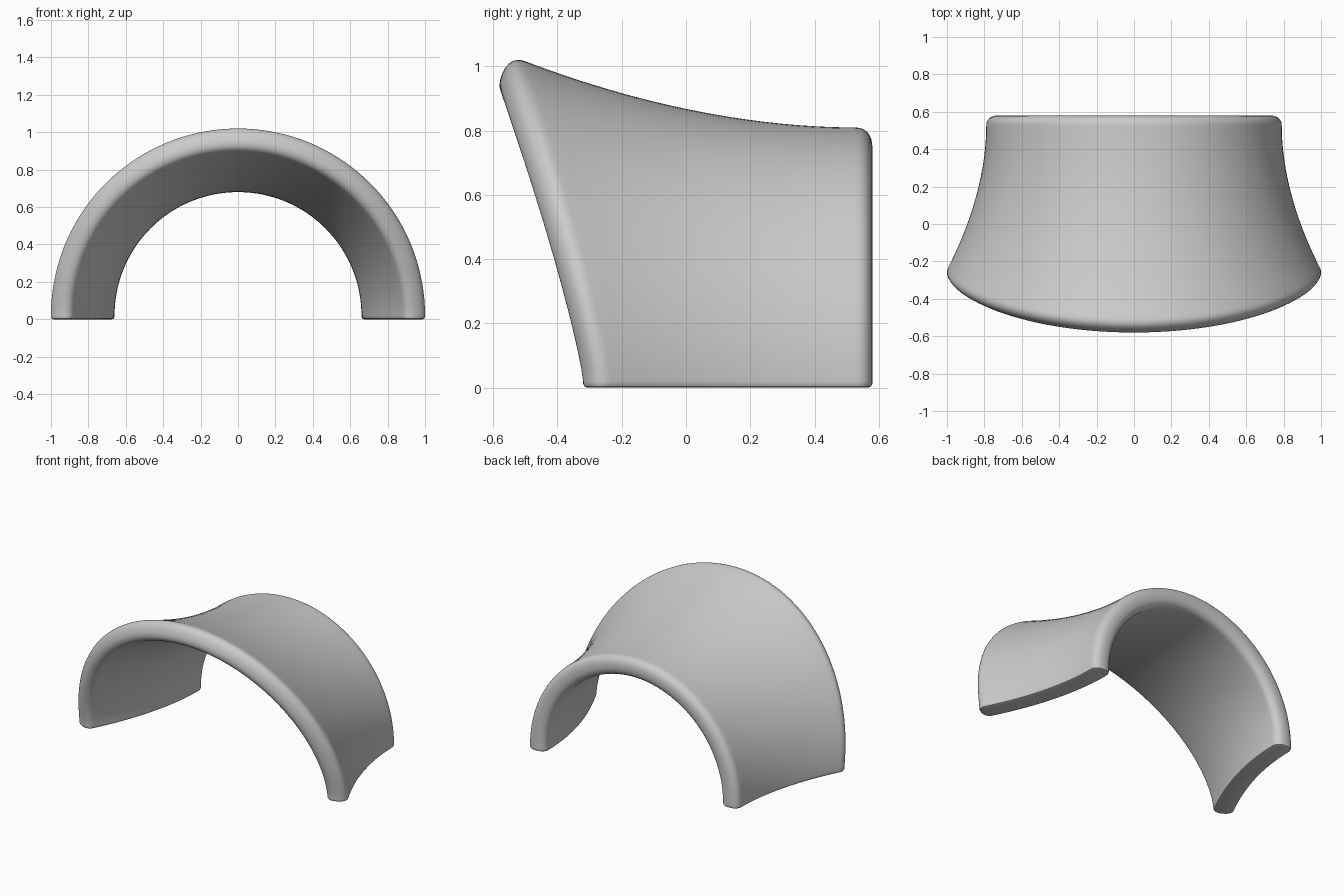
import bpy
import bmesh
from math import sin, cos, pi, radians
from mathutils import Vector

cube = bpy.data.objects.get("Cube")
if cube:
    bpy.data.objects.remove(cube)

HALF_WALL, CAP = 0.065, 0.055
BACK, BASE = 0.58, 0.02
INNER_R, OUTER_R = 0.66, 1.0
CAP_STEPS, WALL_STEPS, ARC_STEPS = 8, 24, 72


def remap(value, values, low, high):
    a, b = min(values), max(values)
    return low + (value - a) / (b - a) * (high - low)


def wall_section(height, inset=0.0):
    """Closed (radius, y) outline of the flared wall; height runs 0 to 1 up the arch."""
    front = -0.32 - 0.26 * height ** 1.2
    start, end = BACK - CAP, front + CAP
    length = start - end

    # Positions along the wall, with a rounded lip at each end
    turns = [pi / 2 * i / CAP_STEPS for i in range(CAP_STEPS)]
    stations = [(0, -CAP * cos(a) ** 0.85, sin(a) ** 0.85) for a in turns]
    stations += [(i / WALL_STEPS, 0, 1) for i in range(WALL_STEPS + 1)]
    stations += [(1, CAP * cos(a) ** 0.85, sin(a) ** 0.85) for a in reversed(turns)]

    def point(station, side):
        u, along, width = station
        centre = Vector((0.725 + 0.21 * u ** 1.9, start - length * u))
        tangent = Vector((0.21 * 1.9 * u ** 0.9, -length)).normalized()
        normal = Vector((-tangent.y, tangent.x))
        return centre + tangent * along + normal * width * side * HALF_WALL

    outline = [point(s, 1) for s in stations]
    outline += [point(s, -1) for s in reversed(stations[1:-1])]
    radii, depths = [p.x for p in outline], [p.y for p in outline]
    fitted = [Vector((remap(p.x, radii, INNER_R, OUTER_R),
                      remap(p.y, depths, front, BACK))) for p in outline]

    # Pull the outline inwards for the softened foot edge
    if inset:
        n = len(fitted)
        pulled = []
        for i, p in enumerate(fitted):
            edge = (fitted[(i + 1) % n] - fitted[i - 1]).normalized()
            pulled.append(p + Vector((edge.y, -edge.x)) * -inset
                          if turn_sign(fitted) > 0 else p + Vector((edge.y, -edge.x)) * inset)
        return pulled
    return fitted


def turn_sign(outline):
    return sum(outline[i - 1].cross(p) for i, p in enumerate(outline))


def foot_rings(side):
    for z, inset in ((0.0, 0.014), (0.004, 0.004), (0.013, 0.0)):
        yield [(side * p.x, p.y, z) for p in wall_section(0, inset)]


# Sweep the section from one foot over the arch to the other
rings = list(foot_rings(1))
for i in range(ARC_STEPS + 1):
    angle = pi * i / ARC_STEPS
    rise = max(0.0, sin(angle))
    rings.append([(p.x * cos(angle), p.y, BASE + p.x * rise) for p in wall_section(rise)])
rings += reversed(list(foot_rings(-1)))

bm = bmesh.new()
loops = [[bm.verts.new(co) for co in ring] for ring in rings]
for a, b in zip(loops, loops[1:]):
    for i in range(len(a)):
        bm.faces.new((a[i - 1], a[i], b[i], b[i - 1]))
bm.faces.new(loops[0])
bm.faces.new(loops[-1])
bmesh.ops.recalc_face_normals(bm, faces=bm.faces)

mesh = bpy.data.meshes.new("flared_arch")
bm.to_mesh(mesh)
bm.free()
arch = bpy.data.objects.new("flared_arch", mesh)
bpy.context.collection.objects.link(arch)

bpy.ops.object.select_all(action="DESELECT")
arch.select_set(True)
bpy.context.view_layer.objects.active = arch
bpy.ops.object.shade_smooth_by_angle(angle=radians(40))
